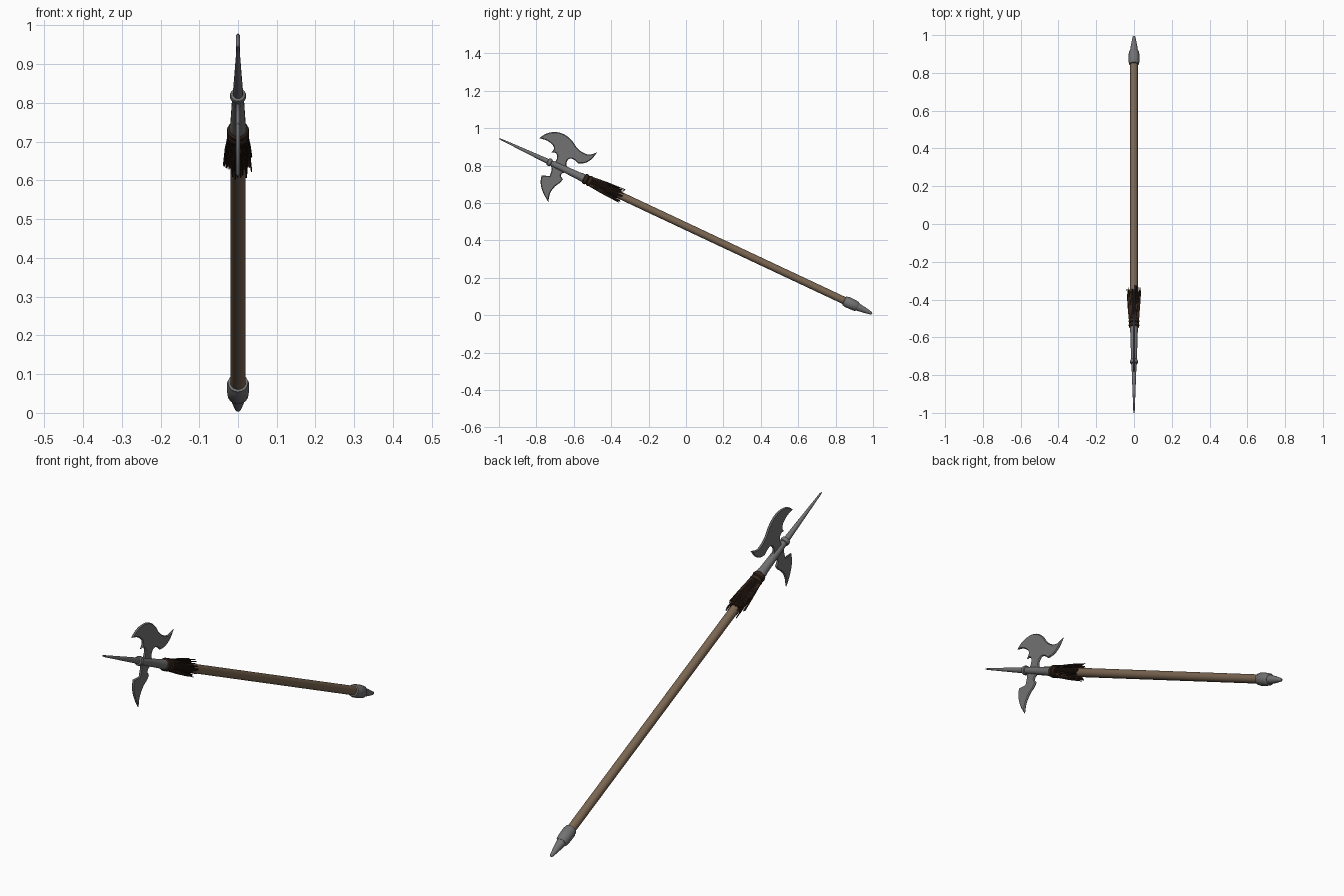
import bpy, math, random
from mathutils import Matrix, Vector

if "Cube" in bpy.data.objects:
    bpy.data.objects.remove(bpy.data.objects["Cube"])

random.seed(4)


def material(name, rgb):
    m = bpy.data.materials.new(name)
    m.diffuse_color = (*rgb, 1)
    m.use_nodes = True
    m.node_tree.nodes["Principled BSDF"].inputs["Base Color"].default_value = m.diffuse_color
    return m


STEEL = material("grey steel", (0.17, 0.17, 0.17))
WOOD = material("brown wood", (0.20, 0.135, 0.085))
HAIR = material("dark brown cord", (0.035, 0.019, 0.012))

# Pole axis: local z runs from the butt to the spike tip, local y points to the axe blade
POLE = Matrix.Translation((0, 0.995, 0.008)) @ Matrix.Rotation(math.radians(64.84), 4, 'X')
# Blade plane: outline x -> world y, outline y -> world z
SIDE = Matrix(((0, 0, 1, 0), (1, 0, 0, 0), (0, 1, 0, 0), (0, 0, 0, 1)))


def add_mesh(name, verts, faces, mat, angle=35):
    me = bpy.data.meshes.new(name)
    me.from_pydata(verts, [], faces)
    me.materials.append(mat)
    ob = bpy.data.objects.new(name, me)
    bpy.context.collection.objects.link(ob)
    ob.matrix_world = POLE
    bpy.ops.object.select_all(action='DESELECT')
    ob.select_set(True)
    bpy.context.view_layer.objects.active = ob
    bpy.ops.object.shade_smooth_by_angle(angle=math.radians(angle))
    return ob


def lathe(name, profile, mat, sides=20):
    """Closed turned part from (height, radius) pairs."""
    verts, faces = [], []
    for s, r in profile:
        for i in range(sides):
            a = math.tau * i / sides
            verts.append((r * math.cos(a), r * math.sin(a), s))
    for j in range(len(profile) - 1):
        for i in range(sides):
            k = (i + 1) % sides
            faces.append((j * sides + i, j * sides + k, (j + 1) * sides + k, (j + 1) * sides + i))
    faces.append(tuple(reversed(range(sides))))
    faces.append(tuple(range((len(profile) - 1) * sides, len(profile) * sides)))
    return add_mesh(name, verts, faces, mat)


def blade(name, points, sharp):
    """Thin bevelled plate; points listed in sharp are pointed, the rest curve smoothly."""
    cu = bpy.data.curves.new(name, 'CURVE')
    cu.dimensions, cu.fill_mode = '2D', 'BOTH'
    cu.resolution_u = 5
    cu.extrude, cu.bevel_depth, cu.bevel_resolution, cu.offset = 0.001, 0.004, 0, -0.003
    sp = cu.splines.new('BEZIER')
    sp.bezier_points.add(len(points) - 1)
    sp.use_cyclic_u = True
    for i, (p, co) in enumerate(zip(sp.bezier_points, points)):
        p.co = (*co, 0)
        p.handle_left_type = p.handle_right_type = 'VECTOR' if i in sharp else 'AUTO'
    cu.materials.append(STEEL)
    ob = bpy.data.objects.new(name, cu)
    bpy.context.collection.objects.link(ob)
    ob.matrix_world = SIDE
    bpy.ops.object.select_all(action='DESELECT')
    ob.select_set(True)
    bpy.context.view_layer.objects.active = ob
    bpy.ops.object.convert(target='MESH')
    return ob


# Wooden pole
lathe("pole", [(0.12, 0.02), (1.70, 0.02)], WOOD)

# Steel foot: rounded point and thick collar
lathe("butt_spike", [(0, 0.003), (0.004, 0.007), (0.012, 0.009), (0.05, 0.016), (0.095, 0.022)], STEEL)
lathe("butt_collar", [(0.085, 0.022), (0.092, 0.027), (0.12, 0.029), (0.15, 0.029),
                      (0.156, 0.026), (0.164, 0.026), (0.166, 0.02)], STEEL)

# Socket, ring and long top spike
lathe("socket", [(1.68, 0.022), (1.72, 0.022), (1.73, 0.020), (1.90, 0.015)], STEEL)
lathe("socket_ring", [(1.893, 0.014), (1.896, 0.019), (1.902, 0.021), (1.908, 0.021),
                      (1.914, 0.019), (1.917, 0.013)], STEEL)
lathe("top_spike", [(1.90, 0.014), (1.96, 0.012), (2.19, 0.004), (2.203, 0.0015)], STEEL, 12)

# Axe blade above the pole
blade("axe_blade", [
    (-0.69, 0.79), (-0.70, 0.815), (-0.69, 0.835), (-0.694, 0.866), (-0.717, 0.871),
    (-0.705, 0.893), (-0.732, 0.928), (-0.782, 0.947), (-0.748, 0.969), (-0.705, 0.978),
    (-0.657, 0.968), (-0.614, 0.936), (-0.582, 0.893), (-0.55, 0.868), (-0.517, 0.858),
    (-0.478, 0.868), (-0.507, 0.834), (-0.544, 0.814), (-0.576, 0.813), (-0.598, 0.832),
    (-0.62, 0.838), (-0.637, 0.824), (-0.638, 0.797), (-0.618, 0.782), (-0.62, 0.76)],
    {0, 4, 7, 15, 18, 24})

# Back hook below the pole
blade("back_hook", [
    (-0.73, 0.815), (-0.718, 0.786), (-0.727, 0.743), (-0.772, 0.746), (-0.776, 0.706),
    (-0.764, 0.658), (-0.737, 0.608), (-0.727, 0.652), (-0.70, 0.69), (-0.673, 0.71),
    (-0.66, 0.727), (-0.67, 0.75), (-0.635, 0.768), (-0.64, 0.785)],
    {0, 2, 3, 6, 10, 12, 13})

# Cord binding: two rounded bands
for n, s in enumerate((1.668, 1.692)):
    lathe(f"cord_band_{n + 1}", [(s - 0.012, 0.022), (s - 0.008, 0.027), (s, 0.029),
                                 (s + 0.008, 0.027), (s + 0.012, 0.022)], HAIR)

# Tassel: inner skirt and many flaring strands
lathe("tassel_skirt", [(1.50, 0.021), (1.50, 0.026), (1.67, 0.025), (1.67, 0.021)], HAIR)
verts, faces = [], []
STRANDS = 44
for n in range(STRANDS):
    a = math.tau * (n + random.uniform(-0.3, 0.3)) / STRANDS
    out, tan = Vector((math.cos(a), math.sin(a), 0)), Vector((-math.sin(a), math.cos(a), 0))
    end, flare = random.uniform(1.47, 1.52), random.uniform(0.027, 0.040)
    b = len(verts)
    for s, r, w in ((1.675, 0.024, 0.002), (1.58, (0.026 + flare) / 2, 0.003), (end, flare, 0.002)):
        c = out * r + Vector((0, 0, s))
        verts += [c + out * w, c + tan * w, c - out * w, c - tan * w]
    for j in (0, 4):
        for i in range(4):
            k = (i + 1) % 4
            faces.append((b + j + k, b + j + i, b + j + 4 + i, b + j + 4 + k))
    faces += [(b, b + 1, b + 2, b + 3), (b + 11, b + 10, b + 9, b + 8)]
add_mesh("tassel_strands", verts, faces, HAIR)
